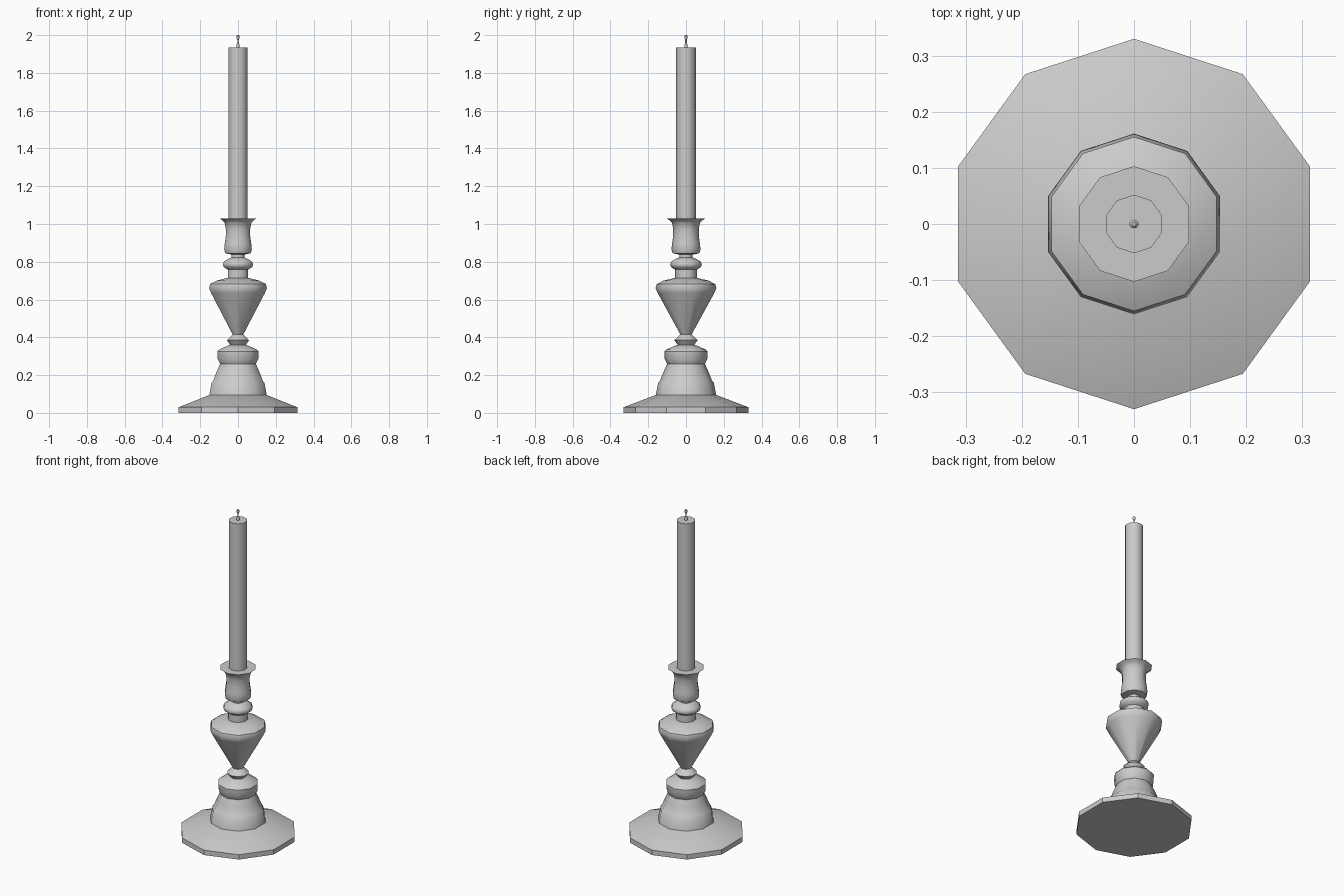
import bpy, bmesh, math

if "Cube" in bpy.data.objects:
    bpy.data.objects.remove(bpy.data.objects["Cube"])

SIDES = 10


def lathe(name, profile, smooth_angle=None, sides=SIDES):
    """Revolve (radius, z) points about z, with a corner on the y axis, capped at both ends."""
    bm = bmesh.new()
    rings = []
    for r, z in profile:
        rings.append([bm.verts.new((r * math.sin(2 * math.pi * i / sides),
                                    r * math.cos(2 * math.pi * i / sides), z))
                      for i in range(sides)])
    for a, b in zip(rings, rings[1:]):
        for i in range(sides):
            j = (i + 1) % sides
            bm.faces.new((a[i], a[j], b[j], b[i]))
    bm.faces.new(rings[0])
    bm.faces.new(rings[-1])
    bmesh.ops.recalc_face_normals(bm, faces=bm.faces)
    mesh = bpy.data.meshes.new(name)
    bm.to_mesh(mesh)
    bm.free()
    obj = bpy.data.objects.new(name, mesh)
    bpy.context.collection.objects.link(obj)
    if smooth_angle:
        bpy.ops.object.select_all(action='DESELECT')
        obj.select_set(True)
        bpy.context.view_layer.objects.active = obj
        bpy.ops.object.shade_smooth_by_angle(angle=math.radians(smooth_angle))
    return obj


# Wide foot plate
lathe("foot_plate", [(0.33, 0), (0.33, 0.03), (0.16, 0.095)], 25)

# Bell-shaped pedestal with a rounded collar
lathe("pedestal", [(0.16, 0.095), (0.147, 0.16), (0.138, 0.17), (0.12, 0.215),
                   (0.1, 0.26), (0.113, 0.285), (0.114, 0.325), (0.105, 0.335),
                   (0.06, 0.355), (0.04, 0.362)], 38)

# Small ring under the vase
lathe("lower_ring", [(0.042, 0.358), (0.062, 0.385), (0.03, 0.415)], 38)

# Inverted-cone vase body
lathe("vase", [(0.028, 0.412), (0.15, 0.635), (0.161, 0.66), (0.155, 0.682),
               (0.12, 0.7), (0.057, 0.715)], 45)

# Neck and rounded upper ring
lathe("neck", [(0.057, 0.712), (0.057, 0.758), (0.079, 0.772), (0.084, 0.785),
               (0.079, 0.8), (0.055, 0.815), (0.035, 0.823), (0.035, 0.842)], 45)

# Flared candle cup
lathe("candle_cup", [(0.035, 0.838), (0.07, 0.845), (0.077, 0.865), (0.074, 0.895),
                     (0.068, 0.935), (0.068, 0.975), (0.074, 1.005),
                     (0.085, 1.018), (0.103, 1.03)], 45)

# Candle
lathe("candle", [(0.052, 1.02), (0.052, 1.935)], 40)

# Wick, pinched in the middle
lathe("wick", [(0.008, 1.93), (0.008, 1.95), (0.004, 1.96), (0.004, 1.975),
               (0.008, 1.985), (0.008, 1.996), (0.004, 2.0)], 40)
